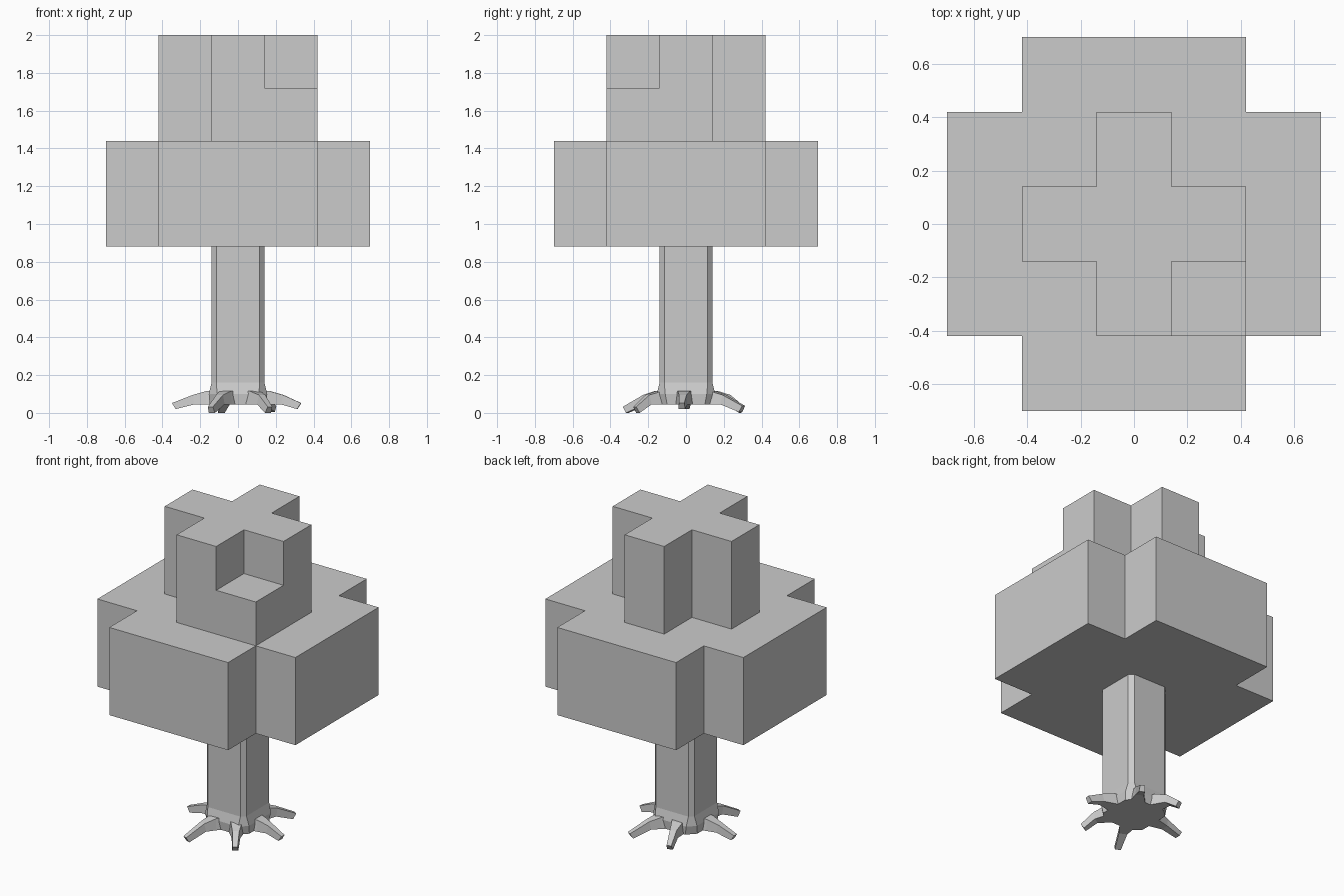
import bpy
import bmesh
from math import radians
from mathutils import Matrix, Vector

cube = bpy.data.objects.get("Cube")
if cube:
    bpy.data.objects.remove(cube, do_unlink=True)

grey = bpy.data.materials.new("plain grey")
grey.use_nodes = True
colour = (0.6, 0.6, 0.6, 1)
grey.diffuse_color = colour
grey.node_tree.nodes["Principled BSDF"].inputs["Base Color"].default_value = colour


def loft(name, rings, cap_start=True, cap_end=True):
    """Join matching rings of points into a flat-shaded solid."""
    bm = bmesh.new()
    loops = [[bm.verts.new(p) for p in ring] for ring in rings]
    for a, b in zip(loops, loops[1:]):
        for i in range(len(a)):
            j = (i + 1) % len(a)
            bm.faces.new((a[i], a[j], b[j], b[i]))
    if cap_start:
        bm.faces.new(loops[0][::-1])
    if cap_end:
        bm.faces.new(loops[-1])
    bmesh.ops.recalc_face_normals(bm, faces=bm.faces)
    mesh = bpy.data.meshes.new(name)
    bm.to_mesh(mesh)
    bm.free()
    mesh.materials.append(grey)
    obj = bpy.data.objects.new(name, mesh)
    bpy.context.collection.objects.link(obj)
    return obj


def cross(outer, inner, z):
    """Plus-shaped outline, one corner quadrant turned four times."""
    quadrant = [(outer, -inner), (outer, inner), (inner, inner)]
    return [Matrix.Rotation(radians(90 * k), 3, 'Z') @ Vector((x, y, z))
            for k in range(4) for x, y in quadrant]


def chamfered_square(half, cut, z):
    side = [(half, -half + cut), (half, half - cut)]
    return [Matrix.Rotation(radians(90 * k), 3, 'Z') @ Vector((x, y, z))
            for k in range(4) for x, y in side]


# Foliage: a wide cross, a narrow cross and one corner block
loft("lower_foliage", [cross(0.7, 0.42, z) for z in (0.88, 1.44)])
loft("upper_foliage", [cross(0.42, 0.14, z) for z in (1.44, 2.0)], cap_start=False)
corner = [(0.14, -0.42), (0.42, -0.42), (0.42, -0.14), (0.14, -0.14)]
loft("corner_foliage", [[(x, y, z) for x, y in corner] for z in (1.44, 1.72)],
     cap_start=False)

# Trunk with a slight flare at the foot
loft("trunk", [chamfered_square(half, cut, z) for half, cut, z in (
    (0.15, 0.05, 0.045), (0.155, 0.045, 0.1),
    (0.14, 0.025, 0.16), (0.14, 0.025, 0.88))], cap_end=False)

# Roots: angle, length and tip height
roots = [(180, 0.35, 0.02), (246, 0.36, 0.0), (302, 0.32, 0.0),
         (-4, 0.335, 0.02), (58, 0.36, 0.005), (107, 0.32, 0.0)]
for number, (angle, length, tip) in enumerate(roots, 1):
    turn = Matrix.Rotation(radians(angle), 3, 'Z')
    # Sections: bottom reach, top reach, half width, bottom, top
    sections = [(0.11, 0.11, 0.055, 0.045, 0.12),
                (0.17, 0.17, 0.04, 0.045, 0.115),
                (0.23, 0.24, 0.025, 0.045, 0.095),
                (length - 0.02, length, 0.018, tip, tip + 0.032)]
    loft(f"root_{number}", [
        [turn @ Vector(p) for p in ((low, -w, z0), (low, w, z0),
                                    (high, w * 0.8, z1), (high, -w * 0.8, z1))]
        for low, high, w, z0, z1 in sections], cap_start=False)
